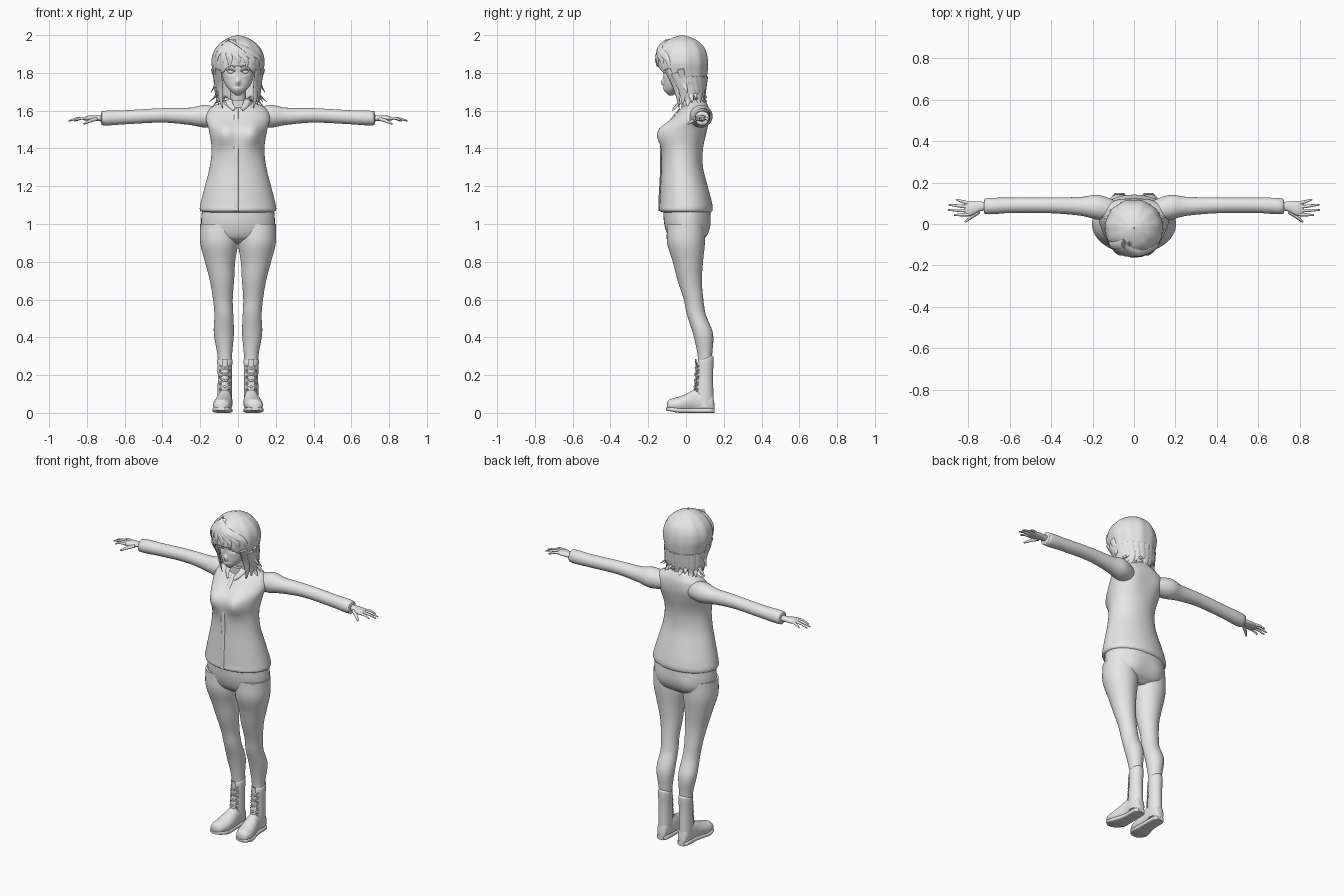
import bpy, bmesh, math
from mathutils import Vector

cube = bpy.data.objects.get("Cube")
if cube:
    bpy.data.objects.remove(cube, do_unlink=True)

grey = (.8, .8, .8, 1)
clay = bpy.data.materials.new("plain grey")
clay.use_nodes = True
clay.diffuse_color = grey
for node in clay.node_tree.nodes:
    if node.type == 'BSDF_PRINCIPLED':
        node.inputs["Base Color"].default_value = grey


def finish(name, bm):
    bmesh.ops.recalc_face_normals(bm, faces=bm.faces)
    mesh = bpy.data.meshes.new(name)
    bm.to_mesh(mesh)
    bm.free()
    mesh.materials.append(clay)
    for polygon in mesh.polygons:
        polygon.use_smooth = True
    mesh.set_sharp_from_angle(angle=math.radians(50))
    part = bpy.data.objects.new(name, mesh)
    bpy.context.collection.objects.link(part)
    return part


def body(z, width, front, back, x=0):
    """Ring from its half width and its front and back limits."""
    return (z, x, (front + back) / 2, width, (back - front) / 2)


def limb(along, a, b, radius):
    return (along, a, b, radius, radius)


def shoe(y, width, height):
    """Ring standing on the ground, bending outwards to the toe."""
    return (y, .07 + max(0, .05 - y) * .13, height / 2, width, height / 2)


def rings_of(make, *rows):
    return [make(*row) for row in rows]


def pair(x, *rest):
    return [(x, *rest), (-x, *rest)]


def at(rings, t):
    """Smoothly interpolated ring values at t."""
    i = 0
    while i < len(rings) - 2 and t > rings[i + 1][0]:
        i += 1
    a, b = rings[i], rings[i + 1]
    before, after = rings[max(i - 1, 0)], rings[min(i + 2, len(rings) - 1)]
    span = b[0] - a[0]
    u = (t - a[0]) / span
    values = []
    for k in range(1, len(a)):
        start = (b[k] - before[k]) / (b[0] - before[0]) * span
        end = (after[k] - a[k]) / (after[0] - a[0]) * span
        rise = b[k] - a[k]
        values.append(a[k] + u * (start + u * (3 * rise - 2 * start - end + u * (start + end - 2 * rise))))
    return values


def skin(bm, rows, cap):
    for low, high in zip(rows, rows[1:]):
        for j in range(len(low)):
            bm.faces.new((low[j - 1], low[j], high[j], high[j - 1]))
    if cap:
        bm.faces.new(rows[0])
        bm.faces.new(rows[-1])


def loft(name, rings, axis='z', s=1, steps=5, segs=40, power=1, bumps=(), floor=None, warp=None):
    """Skin elliptical rings along an axis; bumps push the front or back."""
    bm = bmesh.new()
    levels = [a[0] + (b[0] - a[0]) * k / steps for a, b in zip(rings, rings[1:]) for k in range(steps)]
    top, bottom = rings[-1][0], rings[0][0]
    rows = []
    for level in levels + [top]:
        row = []
        for j in range(segs):
            angle = math.tau * j / segs
            t, wave = level, 1
            if floor:
                t = top - (top - level) * (top - floor(angle)) / (top - bottom)
                wave += .012 * math.sin(11 * angle)
            ca, cb, ra, rb = at(rings, t)
            c, d = math.cos(angle), math.sin(angle)
            a = ca + ra * wave * math.copysign(abs(c) ** power, c)
            b = cb + rb * wave * math.copysign(abs(d) ** power, d)
            for bx, bz, sx, sz, amount, facing in bumps:
                if d * facing > 0:
                    fall = ((a - bx) / sx) ** 2 + ((t - bz) / sz) ** 2
                    b += facing * amount * math.exp(-fall) * min(1, 3 * abs(d))
            x, y, z = {'z': (a, b, t), 'x': (t, a, b), 'y': (a, t, b)}[axis]
            if warp:
                z = warp(y, z)
            row.append(bm.verts.new((x * s, y, z)))
        rows.append(row)
    skin(bm, rows, not floor)
    return finish(name, bm)


def sweep(name, points, width, thick, out=(0, -1, 0), tip=.1, s=1):
    """Tapered, flattened tube through a few points."""
    path = [(i, *p) for i, p in enumerate(points)]
    count = 5 * (len(points) - 1)
    spots = [Vector(at(path, i / 5)) for i in range(count + 1)]
    bm = bmesh.new()
    rows = []
    for i, spot in enumerate(spots):
        along = (spots[min(i + 1, count)] - spots[max(i - 1, 0)]).normalized()
        side = along.cross(Vector(out)).normalized()
        up = side.cross(along)
        size = 1 + (tip - 1) * (i / count) ** 2
        row = []
        for j in range(10):
            angle = math.tau * j / 10
            q = spot + (side * math.cos(angle) * width + up * math.sin(angle) * thick) * size
            row.append(bm.verts.new((q.x * s, q.y, q.z)))
        rows.append(row)
    skin(bm, rows, True)
    return finish(name, bm)


def ball(name, place, size):
    bm = bmesh.new()
    bmesh.ops.create_uvsphere(bm, u_segments=20, v_segments=12, radius=1)
    for v in bm.verts:
        v.co = Vector([p + c * r for p, c, r in zip(place, v.co, size)])
    return finish(name, bm)


# Jacket with bust and shoulder blades
jacket = rings_of(body, (1.06, .18, -.12, .13), (1.07, .2, -.14, .14), (1.1, .2, -.14, .14), (1.2, .175, -.135, .115),
                  (1.3, .15, -.13, .09), (1.4, .14, -.13, .09), (1.5, .155, -.12, .11), (1.56, .17, -.07, .12),
                  (1.61, .15, -.03, .12), (1.64, .1, 0, .11), (1.66, .06, .01, .1))
loft("jacket", jacket, segs=64, bumps=pair(.075, 1.48, .055, .07, .04, -1) + pair(.09, 1.53, .06, .08, .01, 1))
edge = []
for i in range(10):
    z = 1.07 + i * .06
    ca, cb, ra, rb = at(jacket, z)
    edge.append((-.01, cb - rb - .002, z))
sweep("jacket_front_edge", edge, .012, .005, tip=1)
loft("collar", rings_of(body, (1.61, .095, -.025, .115), (1.655, .07, -.025, .095)))

# Hips
loft("hips", rings_of(body, (.9, .13, -.05, .06), (.93, .18, -.09, .1), (1, .195, -.115, .125), (1.08, .19, -.12, .13)),
     bumps=pair(.09, .97, .07, .07, .014, 1))

leg = rings_of(limb, (.2, .07, .1, .035), (.3, .07, .1, .038), (.42, .075, .09, .053), (.52, .075, .055, .05),
               (.6, .08, .04, .052), (.7, .085, .02, .064), (.8, .095, .01, .08), (.9, .1, 0, .1), (1, .1, 0, .1))
sleeve = rings_of(limb, (.06, .06, 1.56, .04), (.17, .08, 1.57, .06), (.25, .085, 1.57, .046), (.4, .09, 1.575, .038),
                  (.6, .09, 1.565, .037), (.72, .085, 1.56, .037), (.725, .085, 1.56, .02))
hand = [(.7, .085, 1.56, .02, .02), (.74, .085, 1.56, .023, .015), (.79, .075, 1.56, .036, .014),
        (.82, .073, 1.557, .03, .007)]
foot = rings_of(shoe, (-.1, .02, .045), (-.09, .037, .06), (-.05, .049, .08), (0, .047, .1), (.05, .04, .125),
                (.1, .037, .12), (.14, .028, .1), (.15, .015, .05))
sole = rings_of(shoe, (-.105, .02, .015), (-.09, .04, .022), (-.05, .052, .025), (.04, .04, .025), (.13, .036, .025),
                (.15, .022, .022))
shaft = [body(*row, .07) for row in ((.03, .038, .05, .145), (.1, .038, .05, .145), (.2, .037, .057, .143),
                                     (.28, .04, .06, .146), (.29, .035, .065, .14))]


def toe_lift(y, z):
    return z + max(0, -.04 - y) * .2


for s, side in ((1, "left_"), (-1, "right_")):
    # Legs, sleeves and hands
    loft(side + "leg", leg, s=s)
    loft(side + "sleeve", sleeve, 'x', s)
    loft(side + "hand", hand, 'x', s, segs=24)
    for i in range(4):
        start = Vector((.8, .1 - i * .018, 1.56))
        end = Vector((.9 - (i - 1.6) ** 2 * .016, .118 - i * .025, 1.546))
        knuckle = (start + end) / 2 + Vector((0, 0, .006))
        sweep(f"{side}finger_{i + 1}", (start, knuckle, end), .0085, .008, (0, 0, 1), .45, s)
    sweep(side + "thumb", ((.75, .06, 1.557), (.785, .035, 1.545), (.815, .01, 1.53)), .011, .01, (0, 0, 1), .4, s)
    # Boots
    loft(side + "boot_foot", foot, 'y', s, warp=lambda y, z: toe_lift(y, max(z, .014)))
    loft(side + "boot_sole", sole, 'y', s, power=.5, warp=toe_lift)
    loft(side + "boot_shaft", shaft, s=s, warp=lambda y, z: z + max(0, z - .2) * (y - .1) * 4)
    sweep(side + "boot_tongue", ((.07, .045, .12), (.07, .055, .2), (.07, .052, .285)), .018, .005, tip=.8, s=s)
    for i in range(5):
        y, z = .047 + i * .002, .105 + i * .033
        for d in (-1, 1):
            ends = [(.07 + k * d * .027, y + .02 * abs(k) - .006, z + k * .012) for k in (-1, 0, 1)]
            sweep(f"{side}lace_{i + 1}", ends, .0045, .004, tip=.9, s=s)

# Neck, and a face with nose, lips and eye sockets
loft("neck", rings_of(limb, (1.6, 0, .05, .05), (1.66, 0, .035, .042), (1.76, 0, .015, .042)))
face = rings_of(body, (1.68, .01, -.09, -.07), (1.7, .034, -.11, -.04), (1.73, .063, -.116, .01), (1.77, .08, -.118, .05),
                (1.82, .09, -.122, .08), (1.88, .094, -.124, .08), (1.94, .08, -.11, .07), (1.98, .03, -.05, .01))
loft("face", face, steps=8, segs=96,
     bumps=[(0, 1.75, .011, .017, .017, -1), (0, 1.718, .02, .006, .006, -1), (0, 1.708, .016, .005, .004, -1)]
     + pair(.036, 1.805, .02, .013, -.012, -1))
for s, side in ((1, "left_"), (-1, "right_")):
    ball(side + "eye", (.037 * s, -.099, 1.805), (.019, .013, .01))
    for name, z in (("eyelid", 1.815), ("eyebrow", 1.835)):
        sweep(side + name, ((.016, -.12, z - .006), (.038, -.114, z + .003), (.062, -.096, z)), .004, .003, tip=.4, s=s)

# Hair shell, short over the face and long at the nape
hair = rings_of(body, (1.64, .11, -.05, .09), (1.72, .115, -.09, .1), (1.8, .13, -.145, .115), (1.86, .14, -.156, .118),
                (1.92, .125, -.145, .105), (1.965, .085, -.11, .07), (1.99, .04, -.06, .02), (2, .002, -.022, -.018))


def hairline(angle):
    turn = math.acos(max(-1, min(1, -math.sin(angle))))
    k = max(0, min(1, (turn - .9) / .4))
    return 1.845 - .05 * min(turn / .9, 1) - .13 * k * k * (3 - 2 * k) + .008 * math.sin(9 * angle)


shell = loft("hair", hair, segs=96, floor=hairline)
shell.modifiers.new("thickness", 'SOLIDIFY').thickness = .01


def lock(name, stops, width, s=1):
    """Lock of hair through (degrees from the front, height, lift) stops."""
    points = []
    for degrees, z, lift in stops:
        angle = math.radians(degrees)
        ca, cb, ra, rb = at(hair, z)
        points.append((ca + (ra + lift) * math.sin(angle), cb - (rb + lift) * math.cos(angle), z))
    sweep(name, points, width, .009, (math.sin(angle), -math.cos(angle), .3), s=s)


# Fringe swept from an off-centre parting
for i in range(7):
    end = i * 20 - 60
    lock(f"fringe_lock_{i + 1}", ((-28, 1.97, 0), (end * .55 - 13, 1.925, 0), (end * .9, 1.875, .002),
                                  (end, 1.835 - (end / 60) ** 2 * .05, 0)), .026)

# Flicked ends around the sides and back
for i in range(13):
    turn, low = 84 + i * 16, 1.625 + i % 3 * .02
    lock(f"hair_end_{i + 1}", ((turn, 1.78, -.004), (turn + 3, 1.7, 0), (turn, low + .03, 0), (turn - 4, low, .024)), .026)

# Locks framing the face, side flicks and shirt collar points
for s, side in ((1, "left_"), (-1, "right_")):
    lock(side + "face_lock", ((52, 1.82, 0), (54, 1.74, 0), (50, 1.67, .01), (40, 1.615, .02)), .022, s)
    lock(side + "cheek_lock", ((70, 1.8, 0), (70, 1.7, 0), (60, 1.63, .01)), .025, s)
    lock(side + "high_flick", ((85, 1.82, 0), (85, 1.75, 0), (88, 1.695, .03)), .02, s)
    lock(side + "low_flick", ((100, 1.75, 0), (100, 1.69, 0), (98, 1.645, .045)), .02, s)
    sweep(side + "collar_point", ((.05, -.015, 1.655), (.04, -.045, 1.63), (.02, -.07, 1.605)), .018, .006, tip=.5, s=s)
